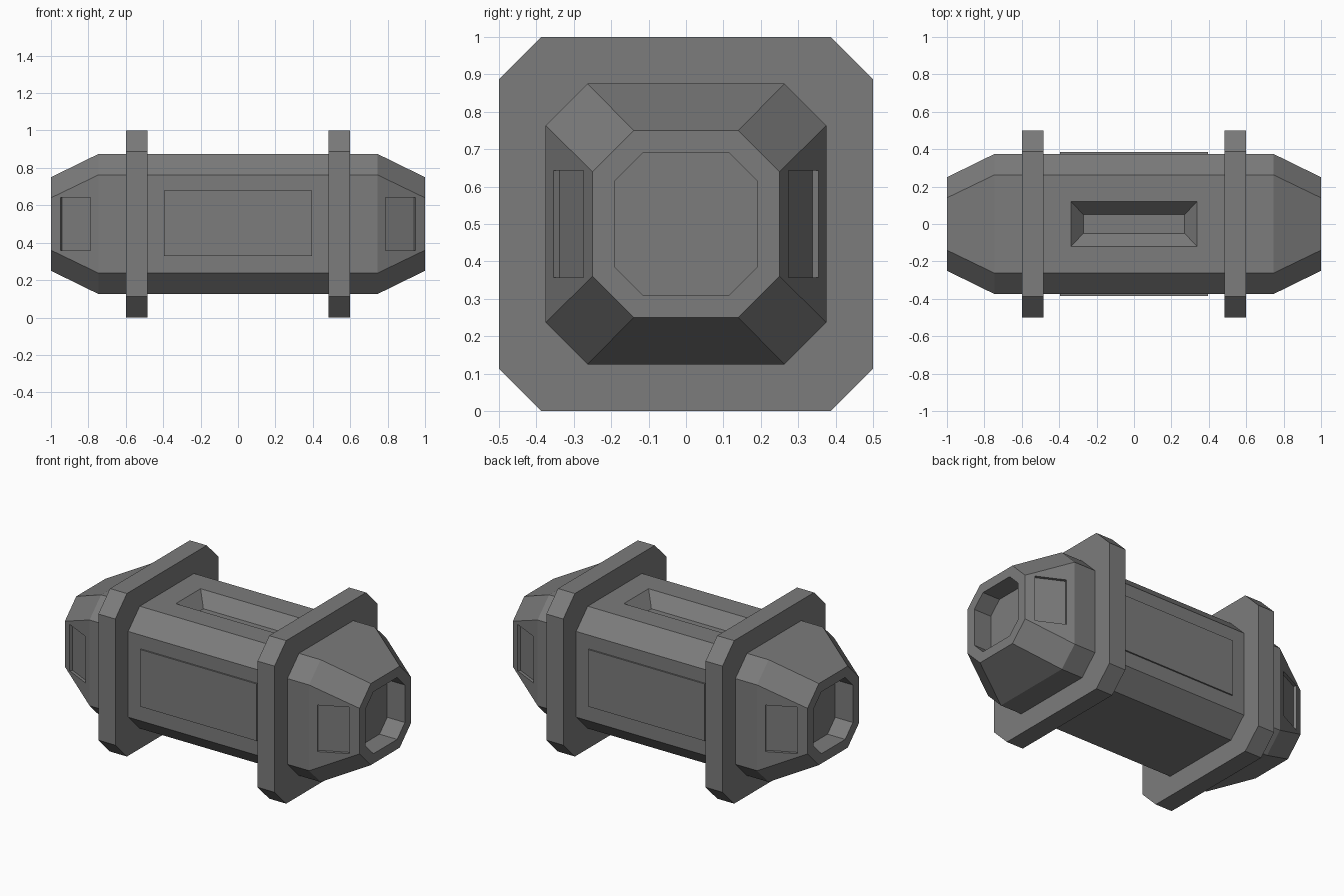
import bpy, bmesh, math
from mathutils import Matrix, Vector

if "Cube" in bpy.data.objects:
    bpy.data.objects.remove(bpy.data.objects["Cube"])

grey = bpy.data.materials.new("mid_grey")
grey.diffuse_color = (0.2, 0.2, 0.2, 1)
grey.use_nodes = True
grey.node_tree.nodes["Principled BSDF"].inputs["Base Color"].default_value = grey.diffuse_color
CZ = 0.5  # height of the long axis


def loft(name, rings):
    """Closed solid skinned through rings of equal point count."""
    bm = bmesh.new()
    vs = [[bm.verts.new(p) for p in r] for r in rings]
    n = len(vs[0])
    for a, b in zip(vs, vs[1:]):
        for i in range(n):
            j = (i + 1) % n
            bm.faces.new((a[i], a[j], b[j], b[i]))
    bm.faces.new(vs[0][::-1])
    bm.faces.new(vs[-1])
    bmesh.ops.recalc_face_normals(bm, faces=bm.faces)
    me = bpy.data.meshes.new(name)
    bm.to_mesh(me)
    bm.free()
    me.materials.append(grey)
    ob = bpy.data.objects.new(name, me)
    bpy.context.collection.objects.link(ob)
    return ob


def octagon(x, r, c):
    """Chamfered square around the long axis: half size r, flat half width c."""
    pts = [(r, -c), (r, c), (c, r), (-c, r), (-r, c), (-r, -c), (-c, -r), (c, -r)]
    return [(x, y, CZ + z) for y, z in pts]


def rect(z, hx, hy):
    return [(-hx, -hy, z), (hx, -hy, z), (hx, hy, z), (-hx, hy, z)]


def box(name, size, matrix):
    hx, hy, hz = (s / 2 for s in size)
    ob = loft(name, [rect(-hz, hx, hy), rect(hz, hx, hy)])
    ob.data.transform(matrix)
    return ob


def cut(target, cutter):
    mod = target.modifiers.new("cut", 'BOOLEAN')
    mod.operation = 'DIFFERENCE'
    mod.solver = 'EXACT'
    mod.object = cutter
    bpy.context.view_layer.objects.active = target
    bpy.ops.object.modifier_apply(modifier=mod.name)
    bpy.data.objects.remove(cutter, do_unlink=True)


# Tapered body with an octagonal socket in each end
half = [(0.88, 0.19, 0.115), (1.0, 0.19, 0.115), (1.0, 0.25, 0.14), (0.745, 0.375, 0.263)]
body = loft("body", [octagon(-x, r, c) for x, r, c in half]
            + [octagon(x, r, c) for x, r, c in reversed(half)])

# Sloped tray in the top
cut(body, loft("tray_cutter", [rect(0.797, 0.27, 0.05), rect(0.875, 0.338, 0.12),
                               rect(0.95, 0.338, 0.12)]))

# Shallow windows in the tapered cheeks
slope = math.atan2(0.125, 0.255)
for sx in (-1, 1):
    for sy in (-1, 1):
        m = (Matrix.Translation(Vector((sx * 0.869, sy * 0.3142, CZ)))
             @ Matrix.Rotation(-slope * sx * sy, 4, 'Z'))
        cut(body, box("window_cutter", (0.18, 0.036, 0.285), m))

# Two collars around the body
for sx, side in ((-1, "left"), (1, "right")):
    loft(side + "_collar", [octagon(sx * 0.483, 0.5, 0.387), octagon(sx * 0.598, 0.5, 0.387)])

# Thin side plates
for sy, side in ((-1, "front"), (1, "back")):
    box(side + "_plate", (0.79, 0.018, 0.35),
        Matrix.Translation(Vector((0, sy * 0.375, 0.504))))
